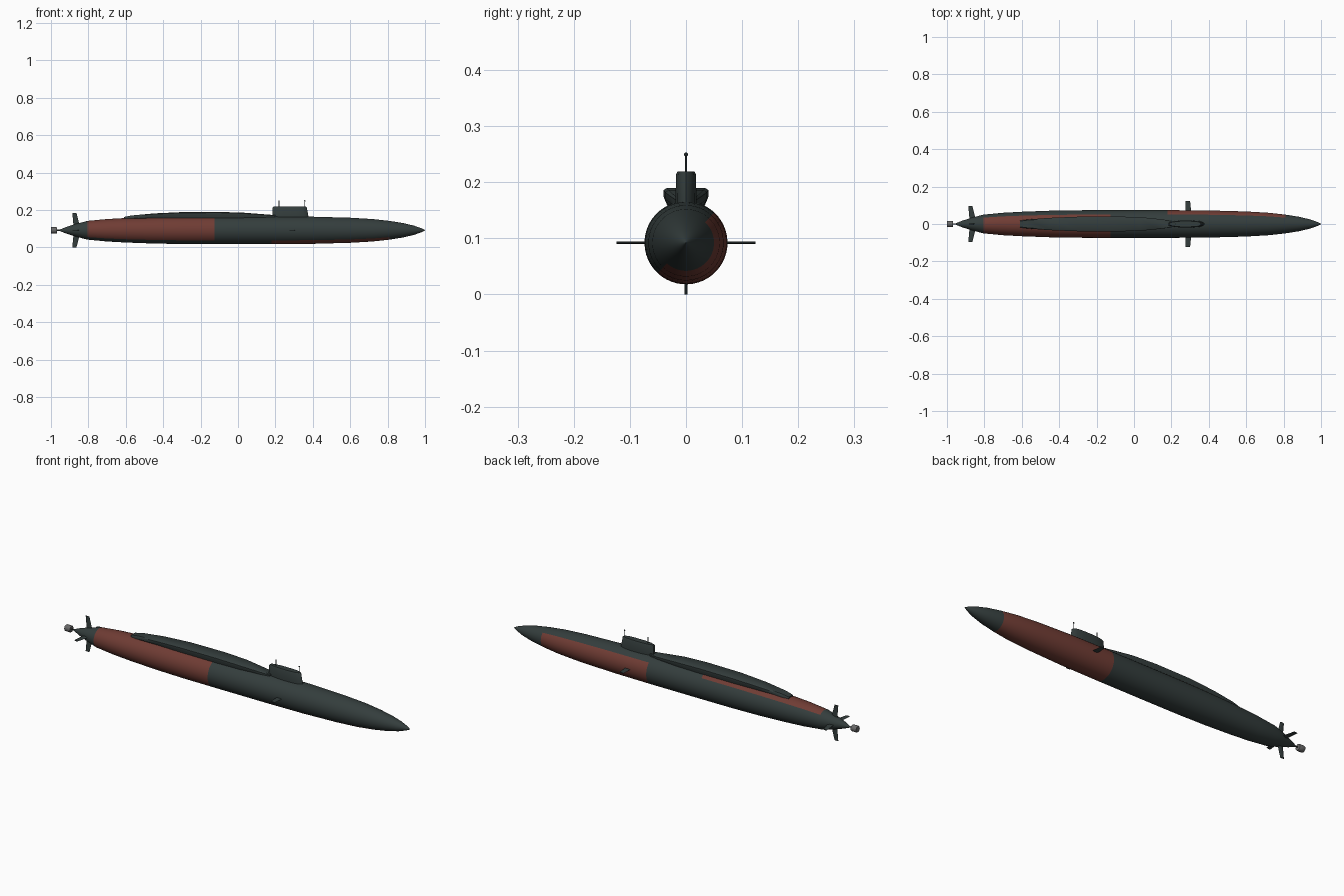
import bpy, bmesh, math
from mathutils import Vector

if "Cube" in bpy.data.objects:
    bpy.data.objects.remove(bpy.data.objects["Cube"])

AXIS_Z = 0.092


def material(name, r, g, b):
    m = bpy.data.materials.new(name)
    m.use_nodes = True
    m.diffuse_color = (r, g, b, 1)
    m.node_tree.nodes["Principled BSDF"].inputs["Base Color"].default_value = (r, g, b, 1)
    return m


dark = material("dark green grey", 0.034, 0.047, 0.046)
red = material("dull red", 0.16, 0.045, 0.034)
grey = material("mid grey", 0.14, 0.14, 0.14)


def loft(name, rings, mats, angle=35, rule=None):
    """Skin a list of equal rings and cap both ends."""
    bm = bmesh.new()
    loops = [[bm.verts.new(p) for p in ring] for ring in rings]
    n = len(loops[0])
    for a, b in zip(loops, loops[1:]):
        for i in range(n):
            j = (i + 1) % n
            bm.faces.new((a[i], a[j], b[j], b[i]))
    bm.faces.new(loops[0])
    bm.faces.new(loops[-1])
    bmesh.ops.recalc_face_normals(bm, faces=bm.faces)
    if rule:
        for f in bm.faces:
            f.material_index = rule(f.calc_center_median())
    me = bpy.data.meshes.new(name)
    bm.to_mesh(me)
    bm.free()
    for m in mats:
        me.materials.append(m)
    ob = bpy.data.objects.new(name, me)
    bpy.context.collection.objects.link(ob)
    bpy.ops.object.select_all(action="DESELECT")
    ob.select_set(True)
    bpy.context.view_layer.objects.active = ob
    bpy.ops.object.shade_smooth_by_angle(angle=math.radians(angle))
    return ob


def circle_x(x, r, n, phase=0.0, z=AXIS_Z):
    return [(x, r * math.cos(phase + math.tau * i / n),
             z + r * math.sin(phase + math.tau * i / n)) for i in range(n)]


def circle_z(x, z, r, n=8):
    return [(x + r * math.cos(math.tau * i / n), r * math.sin(math.tau * i / n), z)
            for i in range(n)]


# Hull: turned body, with one half of two mid sections in red
SPLIT = math.radians(47)
side = Vector((0, math.sin(SPLIT), -math.cos(SPLIT)))


def hull_colour(c):
    d = (c - Vector((0, 0, AXIS_Z))).dot(side)
    aft = -0.805 < c.x < -0.125 and d < 0
    fore = 0.18 < c.x < 0.81 and d > 0
    return 1 if aft or fore else 0


profile = [(-0.955, 0.003), (-0.92, 0.017), (-0.87, 0.033), (-0.805, 0.05),
           (-0.7, 0.06), (-0.6, 0.0655), (-0.45, 0.071), (-0.3, 0.0735),
           (-0.125, 0.074), (0.18, 0.074), (0.4, 0.0725), (0.6, 0.067),
           (0.72, 0.06), (0.81, 0.05), (0.88, 0.039), (0.94, 0.025),
           (0.98, 0.011), (1.0, 0.001)]
loft("hull", [circle_x(x, r, 48, SPLIT) for x, r in profile], [dark, red], 40, hull_colour)

# Raised deck casing behind the sail: x, half width, top height
casing = [(-0.61, 0.018, 0.163), (-0.57, 0.024, 0.171), (-0.45, 0.033, 0.182),
          (-0.3, 0.039, 0.189), (-0.1, 0.04, 0.19), (0.03, 0.037, 0.186),
          (0.12, 0.028, 0.179), (0.2, 0.019, 0.173)]


def casing_ring(x, w, top):
    half = [(0.75 * w, 0.14), (0.8 * w, 0.155), (w, top - 0.016), (w, top - 0.004),
            (0.85 * w, top)]
    return [(x, y, z) for y, z in half] + [(x, -y, z) for y, z in reversed(half)]


loft("deck_casing", [casing_ring(*s) for s in casing], [dark], 40)


# Sail: rounded nose, tapered tail, lightly chamfered roof
def sail_ring(z, x0, x1, w):
    half = [(0, 0.35), (0.12, 0.75), (0.35, 1), (0.65, 1), (0.87, 0.8), (0.97, 0.4)]
    pts = [(x0 + (x1 - x0) * t, w * k, z) for t, k in half]
    return pts + [(x1, 0, z)] + [(x, -y, z) for x, y, _ in reversed(pts)]


loft("sail", [sail_ring(0.14, 0.18, 0.385, 0.019), sail_ring(0.17, 0.183, 0.376, 0.0185),
              sail_ring(0.213, 0.185, 0.368, 0.018), sail_ring(0.219, 0.19, 0.362, 0.015)],
     [dark], 40)

# Masts on the sail
loft("rear_mast", [circle_z(0.22, 0.21, 0.0022), circle_z(0.22, 0.25, 0.0022)], [dark])
loft("front_mast", [circle_z(0.357, z, r) for z, r in
                    ((0.21, 0.0015), (0.246, 0.0015), (0.248, 0.0035),
                     (0.251, 0.0035), (0.253, 0.0015))], [dark])


# Control fins: swept tapered plates standing out from the hull axis
def fin(name, direction, span, root_x, tip_x, root_chord, tip_chord, thick):
    out = Vector(direction)
    flat = out.cross(Vector((1, 0, 0)))

    def section(x, chord, dist):
        base = Vector((x, 0, AXIS_Z)) + out * dist
        shape = [(0.5, 0), (0.2, 0.5), (-0.2, 0.5), (-0.5, 0), (-0.2, -0.5), (0.2, -0.5)]
        return [base + Vector((u * chord, 0, 0)) + flat * (v * thick) for u, v in shape]

    loft(name, [section(root_x, root_chord, span[0]), section(tip_x, tip_chord, span[1])],
         [dark], 30)


for label, d in (("left", (0, 1, 0)), ("right", (0, -1, 0))):
    fin(label + "_bow_plane", d, (0.06, 0.124), 0.29, 0.288, 0.032, 0.024, 0.004)
for label, d, reach in (("left", (0, 1, 0), 0.095), ("right", (0, -1, 0), 0.095),
                        ("upper", (0, 0, 1), 0.093), ("lower", (0, 0, -1), 0.092)):
    fin(label + "_stern_fin", d, (0.02, reach), -0.862, -0.875, 0.034, 0.022, 0.005)

# Propeller drum and its shaft
loft("propeller_shaft", [circle_x(-0.975, 0.003, 10), circle_x(-0.94, 0.003, 10)], [dark])
loft("propeller_drum", [circle_x(-1.0, 0.0155, 16), circle_x(-0.997, 0.017, 16),
                        circle_x(-0.971, 0.017, 16), circle_x(-0.968, 0.0155, 16)], [grey], 50)
